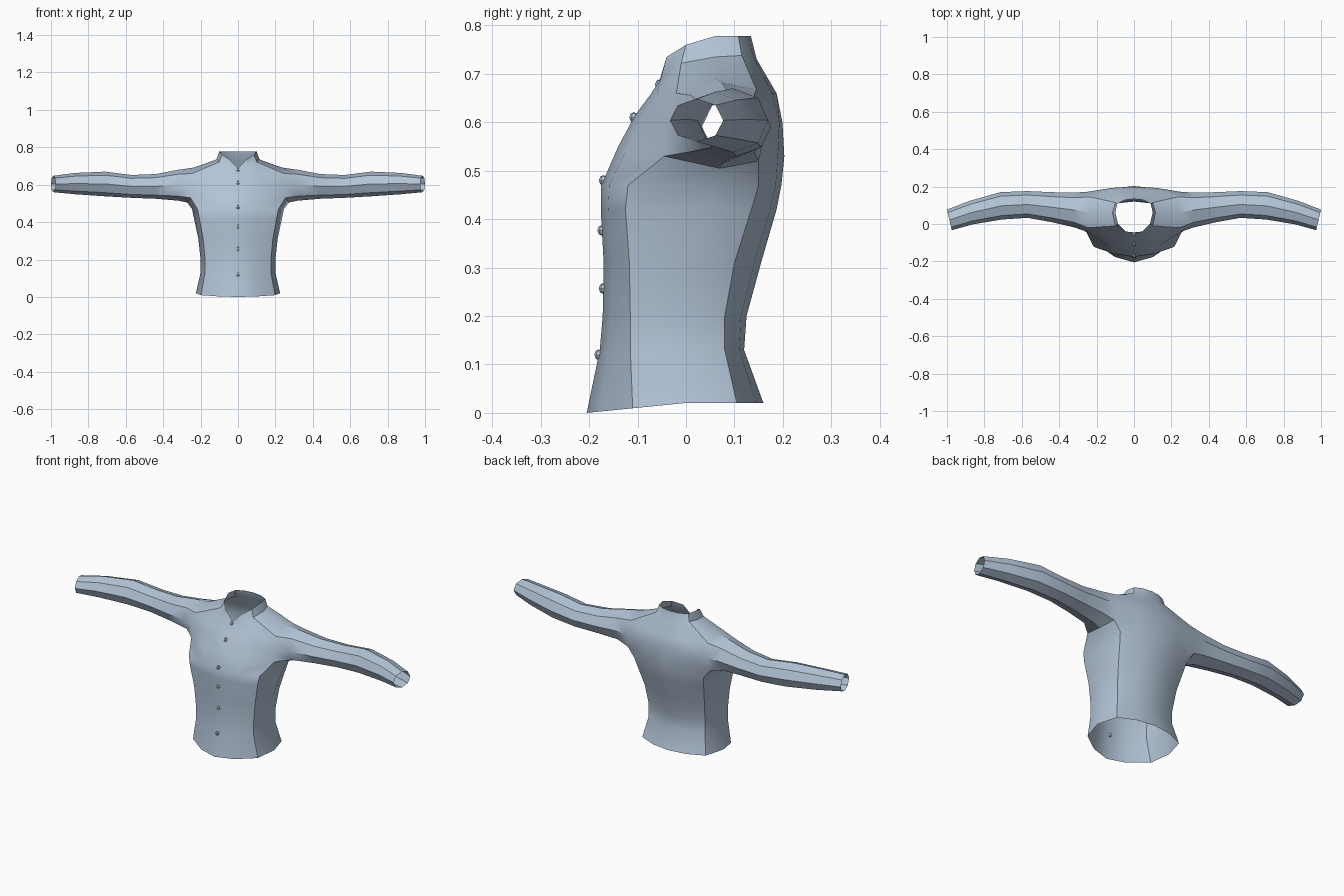
import bpy, bmesh, math
from mathutils import Vector

cube = bpy.data.objects.get("Cube")
if cube:
    bpy.data.objects.remove(cube, do_unlink=True)

cloth = bpy.data.materials.new("pale blue cloth")
cloth.use_nodes = True
colour = (0.45, 0.55, 0.68, 1)
cloth.diffuse_color = colour
cloth.node_tree.nodes["Principled BSDF"].inputs["Base Color"].default_value = colour


def finish(bm, name, angle):
    """Turn a bmesh into a smooth object with crisp folds."""
    mesh = bpy.data.meshes.new(name)
    bm.to_mesh(mesh)
    bm.free()
    mesh.materials.append(cloth)
    obj = bpy.data.objects.new(name, mesh)
    bpy.context.collection.objects.link(obj)
    bpy.ops.object.select_all(action="DESELECT")
    obj.select_set(True)
    bpy.context.view_layer.objects.active = obj
    bpy.ops.object.shade_smooth_by_angle(angle=math.radians(angle))
    return obj


def waist_ring(z, width, front, front_side, side, back_side, back):
    """Half outline of the torso, from centre front to centre back."""
    front_mid = front + (front_side - front) * 0.3
    back_mid = back + (back_side - back) * 0.25
    shares = (0, 0.45, 0.88, 1, 0.86, 0.45, 0)
    depths = (front, front_mid, front_side, side, back_side, back_mid, back)
    return [Vector((width * s, y, z)) for s, y in zip(shares, depths)]


# Torso from hem to chest
rings = [
    waist_ring(.02, .225, -.205, -.11, -.005, .105, .16),
    waist_ring(.13, .2, -.178, -.115, -.015, .08, .12),
    waist_ring(.2, .2, -.172, -.115, -.012, .08, .125),
    waist_ring(.31, .212, -.17, -.117, 0, .1, .155),
    waist_ring(.42, .235, -.176, -.125, .04, .135, .187),
    waist_ring(.47, .246, -.175, -.12, .055, .15, .197),
]
# The hem dips toward the front
for point in rings[0]:
    point.z *= min(1, max(0, (point.y + .205) / .2))

# Chest, armhole, shoulder and collar outlines
rings += [[Vector(p) for p in ring] for ring in (
    ((0, -.14, .55), (.12, -.125, .54), (.254, -.045, .53), (.272, .07, .505),
     (.25, .15, .52), (.12, .19, .53), (0, .203, .53)),
    ((0, -.105, .615), (.12, -.09, .61), (.255, -.04, .59), (.26, .07, .6),
     (.25, .172, .6), (.12, .193, .6), (0, .199, .6)),
    ((0, -.075, .655), (.11, -.06, .655), (.245, -.02, .66), (.235, .06, .692),
     (.235, .145, .668), (.12, .178, .66), (0, .187, .66)),
    ((0, -.058, .675), (.05, -.052, .69), (.1, -.01, .722), (.115, .06, .735),
     (.1, .115, .738), (.055, .14, .734), (0, .146, .73)),
    ((0, -.045, .687), (.045, -.04, .735), (.085, 0, .76), (.1, .06, .778),
     (.09, .108, .778), (.05, .128, .778), (0, .134, .778)),
)]

bm = bmesh.new()
grid = [[bm.verts.new(p) for p in ring] for ring in rings]
ARM, SIDE = 6, 3
for r in range(len(grid) - 1):
    for c in range(6):
        in_armhole = r in (ARM, ARM + 1) and c in (SIDE - 1, SIDE)
        if not in_armhole:
            bm.faces.new((grid[r][c], grid[r][c + 1], grid[r + 1][c + 1], grid[r + 1][c]))
bm.verts.remove(grid[ARM + 1][SIDE])

# Sleeve, lofted outward from the armhole
low, mid, top = grid[ARM:ARM + 3]
loop = [low[2], low[3], low[4], mid[4], top[4], top[3], top[2], mid[2]]
# x, front, back, bottom, top, slant of the opening
sleeve = (
    (.32, -.018, .168, .515, .68, 0),
    (.44, .01, .17, .525, .657, 0),
    (.57, .033, .176, .53, .652, 0),
    (.71, .024, .17, .538, .67, .005),
    (.87, -.002, .124, .549, .663, .008),
    (.987, -.033, .077, .56, .648, .013),
)
for x, front, back, bottom, crest, slant in sleeve:
    ring = []
    for i in range(8):
        a = math.radians(225 + 45 * i)
        y = (front + back) / 2 + (back - front) / 2 * math.cos(a)
        z = (bottom + crest) / 2 + (crest - bottom) / 2 * math.sin(a)
        ring.append(bm.verts.new((x + slant * math.cos(a), y, z)))
    for i in range(8):
        j = (i + 1) % 8
        bm.faces.new((loop[i], loop[j], ring[j], ring[i]))
    loop = ring

bmesh.ops.recalc_face_normals(bm, faces=bm.faces)
shirt = finish(bm, "shirt", 32)
mirror = shirt.modifiers.new("mirror", "MIRROR")
mirror.use_clip = True
mirror.merge_threshold = 0.0005

# Buttons down the front, set on the centre line
centre = [ring[0] for ring in rings]


def front_depth(z):
    for a, b in zip(centre, centre[1:]):
        if a.z <= z <= b.z:
            return a.y + (b.y - a.y) * (z - a.z) / (b.z - a.z)
    return centre[-1].y


for n, z in enumerate((.12, .257, .377, .48, .61, .678)):
    bm = bmesh.new()
    bmesh.ops.create_uvsphere(bm, u_segments=6, v_segments=4, radius=.011)
    button = finish(bm, f"button_{n + 1}", 30)
    button.location = (0, front_depth(z), z)
    button.scale = (.9, .85, 1)
